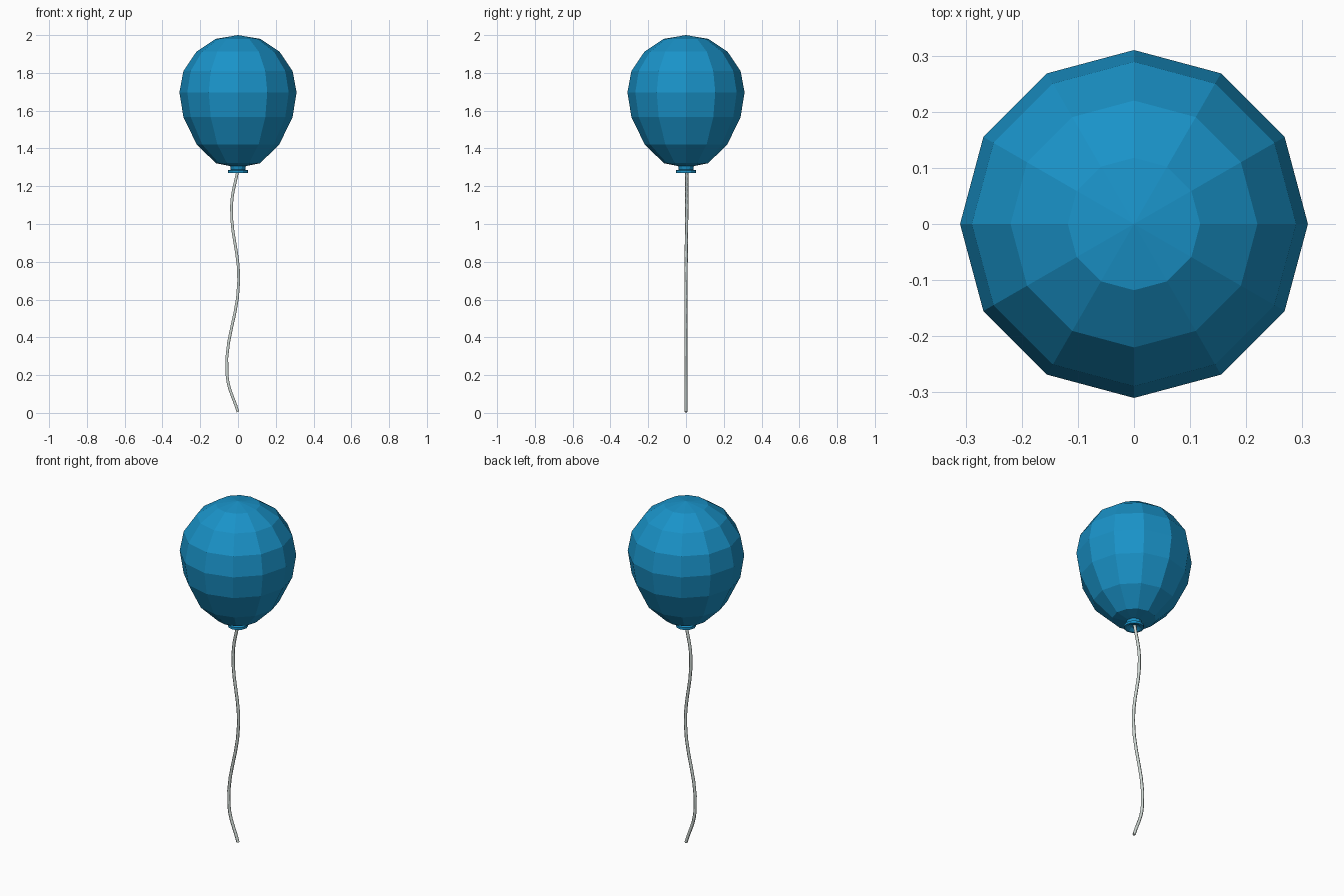
import bpy, bmesh
from math import sin, cos, pi

if "Cube" in bpy.data.objects:
    bpy.data.objects.remove(bpy.data.objects["Cube"])


def material(name, rgb):
    m = bpy.data.materials.new(name)
    m.diffuse_color = (*rgb, 1)
    m.use_nodes = True
    m.node_tree.nodes["Principled BSDF"].inputs["Base Color"].default_value = m.diffuse_color
    return m


def lathe(name, profile, mat, sides=12):
    """Spin (radius, z) points around z; radius 0 makes a pole."""
    bm = bmesh.new()
    rings = []
    for r, z in profile:
        n = sides if r else 1
        rings.append([bm.verts.new((r * cos(2 * pi * i / sides), r * sin(2 * pi * i / sides), z))
                      for i in range(n)])
    for a, b in zip(rings, rings[1:]):
        for i in range(sides):
            j = (i + 1) % sides
            quad = [a[i % len(a)], a[j % len(a)], b[j % len(b)], b[i % len(b)]]
            bm.faces.new(list(dict.fromkeys(quad)))
    bmesh.ops.recalc_face_normals(bm, faces=bm.faces)
    me = bpy.data.meshes.new(name)
    bm.to_mesh(me)
    bm.free()
    me.materials.append(mat)
    ob = bpy.data.objects.new(name, me)
    bpy.context.collection.objects.link(ob)
    return ob


blue = material("balloon_blue", (0.01, 0.29, 0.58))
pale = material("string_pale", (0.62, 0.68, 0.65))

# Balloon body: faceted egg shape
lathe("balloon_body", [(0, 2.0), (0.118, 1.98), (0.22, 1.912), (0.289, 1.81), (0.31, 1.697),
                       (0.289, 1.566), (0.218, 1.42), (0.117, 1.322), (0.035, 1.305), (0, 1.303)], blue)

# Knot: pinched neck flaring to a lip, hollow underneath
lathe("balloon_knot", [(0, 1.308), (0.042, 1.308), (0.038, 1.288), (0.054, 1.284),
                       (0.054, 1.27), (0.04, 1.27), (0.022, 1.282), (0, 1.284)], blue)

# String: wavy tube
path = [(0.0, 0.004, 1.29), (-0.034, 0.004, 1.10), (0.004, 0, 0.70),
        (-0.058, 0, 0.20), (0.0, 0, 0.005)]
cu = bpy.data.curves.new("string", "CURVE")
cu.dimensions = "3D"
cu.bevel_depth = 0.0085
cu.bevel_resolution = 0
cu.resolution_u = 6
cu.use_fill_caps = True
sp = cu.splines.new("BEZIER")
sp.bezier_points.add(len(path) - 1)
for p, co in zip(sp.bezier_points, path):
    p.co = co
    p.handle_left_type = p.handle_right_type = "AUTO"
cu.bevel_resolution = 1
cu.materials.append(pale)
string = bpy.data.objects.new("string", cu)
bpy.context.collection.objects.link(string)
